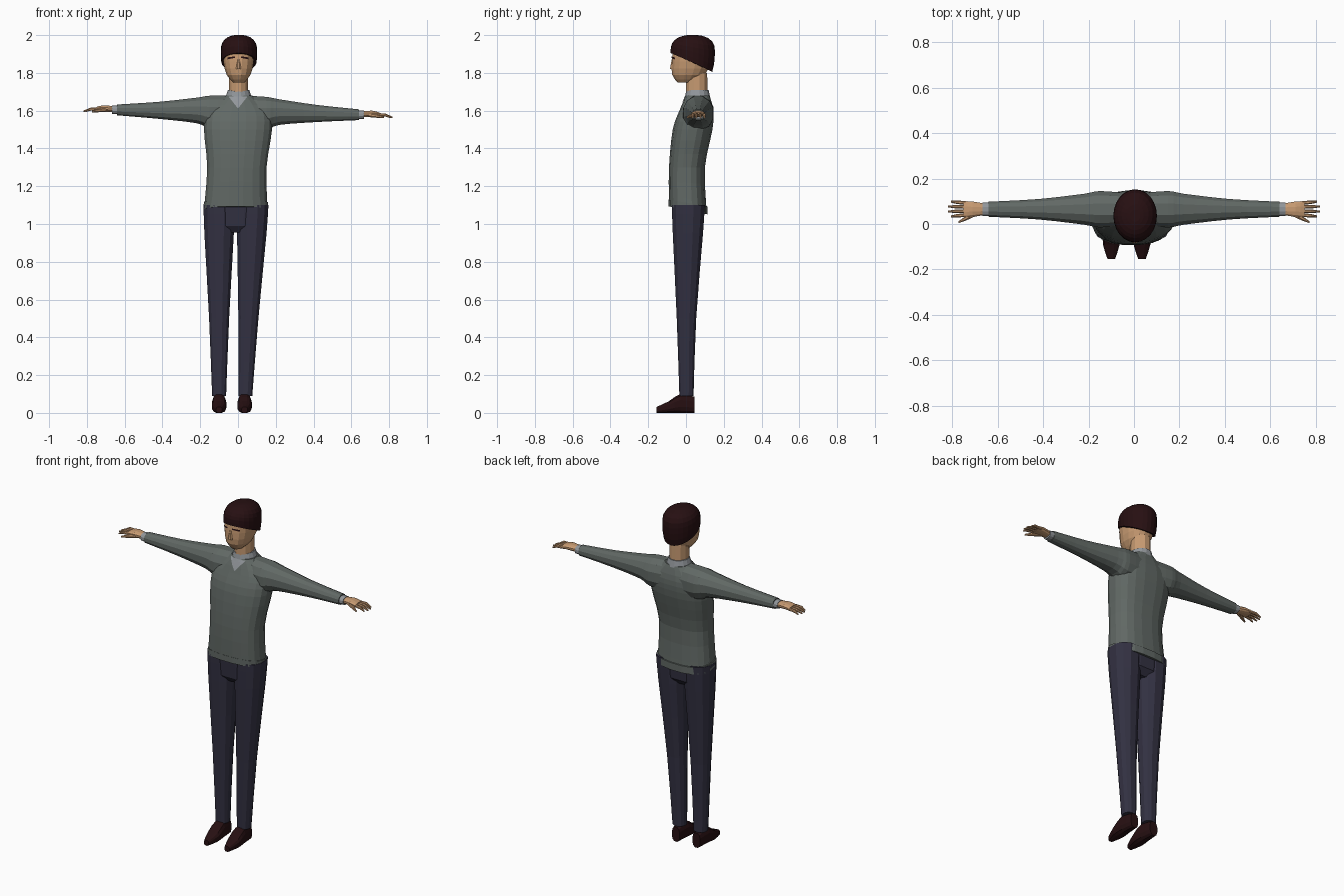
import bpy, bmesh
from math import sin, cos, pi, copysign
from mathutils import Vector
from mathutils.bvhtree import BVHTree

default_cube = bpy.data.objects.get("Cube")
if default_cube:
    bpy.data.objects.remove(default_cube)


def material(name, red, green, blue):
    mat = bpy.data.materials.new(name)
    mat.use_nodes = True
    colour = (red, green, blue, 1)
    mat.diffuse_color = colour
    for node in mat.node_tree.nodes:
        if node.type == 'BSDF_PRINCIPLED':
            node.inputs["Base Color"].default_value = colour
    return mat


WOOL = material("grey wool", 0.12, 0.14, 0.13)
SHIRT = material("pale shirt", 0.29, 0.31, 0.33)
NAVY = material("navy cloth", 0.033, 0.031, 0.055)
SKIN = material("skin", 0.58, 0.33, 0.17)
DARK = material("dark brown", 0.02, 0.005, 0.006)


def mesh_object(name, verts, faces, mat):
    bm = bmesh.new()
    points = [bm.verts.new(v) for v in verts]
    for face in faces:
        bm.faces.new([points[i] for i in face])
    bmesh.ops.recalc_face_normals(bm, faces=bm.faces)
    mesh = bpy.data.meshes.new(name)
    bm.to_mesh(mesh)
    bm.free()
    mesh.materials.append(mat)
    obj = bpy.data.objects.new(name, mesh)
    bpy.context.collection.objects.link(obj)
    return obj


def bridge(rows, sides):
    """Side quads and end caps for a stack of rings."""
    faces = [range(sides), range((rows - 1) * sides, rows * sides)]
    for start in range(0, (rows - 1) * sides, sides):
        for i in range(sides):
            j = (i + 1) % sides
            faces.append((start + i, start + j, start + sides + j, start + sides + i))
    return faces


def smooth_keys(keys, steps):
    """Insert rings between the key rings along a smooth curve."""
    keys = [Vector(k) for k in keys]
    padded = [keys[0]] + keys + [keys[-1]]
    rings = []
    for before, a, b, after in zip(padded, padded[1:], padded[2:], padded[3:]):
        leave, arrive = (b - before) / 2, (after - a) / 2
        for step in range(steps):
            t = step / steps
            ease = t * t * (3 - 2 * t)
            rings.append(a.lerp(b, ease) + leave * t * (1 - t) ** 2 - arrive * t * t * (1 - t))
    return rings + [keys[-1]]


def loft(name, keys, mat, centre, axis='z', sides=12, power=2.3, steps=1, warp=None):
    """Rounded rings: position on axis, half width, then low and high of the depth."""
    rings = smooth_keys(keys, steps)
    fit = cos(pi / sides) ** (-2 / power)
    verts = []
    for pos, half, low, high in rings:
        for i in range(sides):
            angle = 2 * pi * (i + 0.5) / sides
            u, w = (copysign(abs(f) ** (2 / power), f) * fit for f in (cos(angle), sin(angle)))
            a = centre(pos) + half * u
            b = (low + high + (high - low) * w) / 2
            point = Vector({'x': (pos, a, b), 'y': (a, pos, b), 'z': (a, b, pos)}[axis])
            verts.append(warp(point) if warp else point)
    return mesh_object(name, verts, bridge(len(rings), sides), mat)


def plate(name, top_start, top_end, low_start, low_end, target, mat, cells=5):
    """Thin patch laid on the front of target, given its four (x, z) corners."""
    mesh = target.data
    tree = BVHTree.FromPolygons([v.co for v in mesh.vertices], [p.vertices for p in mesh.polygons])
    verts, faces = [], []
    row = cells + 1
    for r in range(row):
        start = Vector(top_start).lerp(Vector(low_start), r / cells)
        end = Vector(top_end).lerp(Vector(low_end), r / cells)
        for c in range(row):
            x, z = start.lerp(end, c / cells)
            hit = tree.ray_cast(Vector((x, -1, z)), Vector((0, 1, 0)))[0]
            verts.append(hit - Vector((0, 0.004, 0)))
            if r and c:
                k = r * row + c
                faces.append((k, k - 1, k - row - 1, k - row))
    patch = mesh_object(name, verts, faces, mat)
    if patch.data.polygons[0].normal.y > 0:
        patch.data.flip_normals()


# Sweater body, with the hem dropping toward the back
def hem_drop(v):
    v.z -= (v.y + 0.1) * max(0, 1.3 - v.z)
    return v


def body_centre(z):
    return 0.03 * (z - 1.5)


torso = loft("sweater_body", [
    (1.1, 0.168, -0.09, 0.11), (1.3, 0.157, -0.09, 0.1), (1.5, 0.18, -0.07, 0.14),
    (1.6, 0.165, -0.035, 0.145), (1.68, 0.07, 0, 0.125)],
    WOOL, body_centre, sides=20, power=2.5, steps=3, warp=hem_drop)
loft("sweater_hem", [(1.095, 0.17, -0.092, 0.113), (1.13, 0.17, -0.092, 0.113)],
     WOOL, body_centre, sides=20, power=2.5, warp=hem_drop)


# Shirt front and collar, open at the throat
def throat_dip(v):
    v.z -= 0.3 * max(0, 0.03 - v.y)
    return v


def head_centre(z):
    return 0.003


plate("shirt_front", (-0.05, 1.675), (0.05, 1.675), (-0.003, 1.615), (0.003, 1.615), torso, SHIRT)
loft("shirt_collar", [(1.67, 0.07, -0.008, 0.128), (1.71, 0.056, 0, 0.12)],
     SHIRT, head_centre, sides=16, power=2, warp=throat_dip)

# Neck, head, nose and eyebrows
loft("neck", [(1.66, 0.05, 0, 0.115), (1.8, 0.05, 0, 0.112)], SKIN, head_centre, power=2)
head = loft("head", [
    (1.75, 0.03, -0.045, 0.04), (1.79, 0.063, -0.073, 0.1), (1.86, 0.08, -0.075, 0.13),
    (1.94, 0.08, -0.065, 0.13), (1.98, 0.05, -0.04, 0.1)],
    SKIN, head_centre, sides=16, power=2.2, steps=2)
loft("nose", [(1.82, 0.014, -0.085, -0.06), (1.87, 0.007, -0.076, -0.06)],
     SKIN, head_centre, sides=8)
for side, label in ((1, "left"), (-1, "right")):
    inner, outer = 0.015 * side, 0.055 * side
    plate(label + "_eyebrow", (inner, 1.888), (outer, 1.882), (inner, 1.88), (outer, 1.872),
          head, DARK)

# Hair cap, its lower edge falling from the forehead to the nape
AROUND, ROWS = 24, 9
hair = []
for r in range(ROWS):
    for i in range(AROUND):
        turn = 2 * pi * i / AROUND
        edge = 1.855 + 0.05 * cos(turn)
        z = edge + (2 - edge) * sin(pi / 2 * r / (ROWS - 1))
        rise = (z - 1.92) / (0.081 if z > 1.92 else 0.2)
        girth = (1 - abs(rise) ** 2.4) ** 0.42
        hair.append((0.005 + 0.096 * girth * sin(turn), 0.036 - 0.117 * girth * cos(turn), z))
mesh_object("hair", hair, bridge(ROWS, AROUND), DARK)

# Arms and hands, the right arm held slightly higher
for side, label, lift in ((1, "left", 0), (-1, "right", 0.04)):
    def place(v):
        return Vector((v.x * side, v.y, v.z + lift * v.x))

    def limb(part, keys, mat, centre=lambda x: 0.065, **options):
        loft(label + part, keys, mat, centre, axis='x', warp=place, **options)

    limb("_sleeve", [
        (0.02, 0.07, 1.5, 1.68), (0.15, 0.08, 1.5, 1.673), (0.22, 0.068, 1.525, 1.66),
        (0.42, 0.045, 1.54, 1.63), (0.64, 0.033, 1.55, 1.607)], WOOL, steps=3)
    limb("_cuff", [(0.62, 0.03, 1.555, 1.603), (0.666, 0.029, 1.556, 1.601)], SHIRT)
    limb("_palm", [(0.65, 0.023, 1.565, 1.596), (0.71, 0.034, 1.567, 1.6),
                   (0.75, 0.035, 1.57, 1.59)], SKIN, steps=2)
    for i, finger in enumerate(("index", "middle", "ring", "little")):
        fan = i - 1.5
        tip = 0.82 - 0.006 * fan * fan
        limb("_" + finger + "_finger",
             [(0.73, 0.008, 1.572, 1.588), (0.78, 0.008, 1.569, 1.585), (tip, 0.004, 1.56, 1.568)],
             SKIN, lambda x: 0.066 + fan * (0.017 + 0.06 * (x - 0.73)), sides=8)
    limb("_thumb", [(0.68, 0.014, 1.567, 1.593), (0.74, 0.01, 1.562, 1.58),
                    (0.773, 0.004, 1.56, 1.569)], SKIN, lambda x: 0.41 - 0.52 * x, sides=8)

# Trousers and shoes, the weight resting over the right leg
loft("trouser_seat", [(0.955, 0.12, -0.04, 0.06), (0.99, 0.16, -0.067, 0.09),
                      (1.12, 0.162, -0.076, 0.1)], NAVY, body_centre, sides=16, power=2.5)
for label, foot, lean in (("left", 0.035, 0.04), ("right", -0.1, 0)):
    loft(label + "_trouser_leg", [
        (0.09, 0.037, -0.035, 0.04), (0.5, 0.053, -0.049, 0.054), (0.95, 0.078, -0.07, 0.09),
        (1.1, 0.082, -0.075, 0.1)], NAVY, lambda z: foot + lean * z, steps=2)
    loft(label + "_shoe", [
        (0.046, 0.025, 0, 0.085), (-0.03, 0.035, 0, 0.1), (-0.09, 0.037, 0, 0.062),
        (-0.155, 0.016, 0, 0.032)], DARK, lambda y: foot, axis='y', power=2.6, steps=2)
